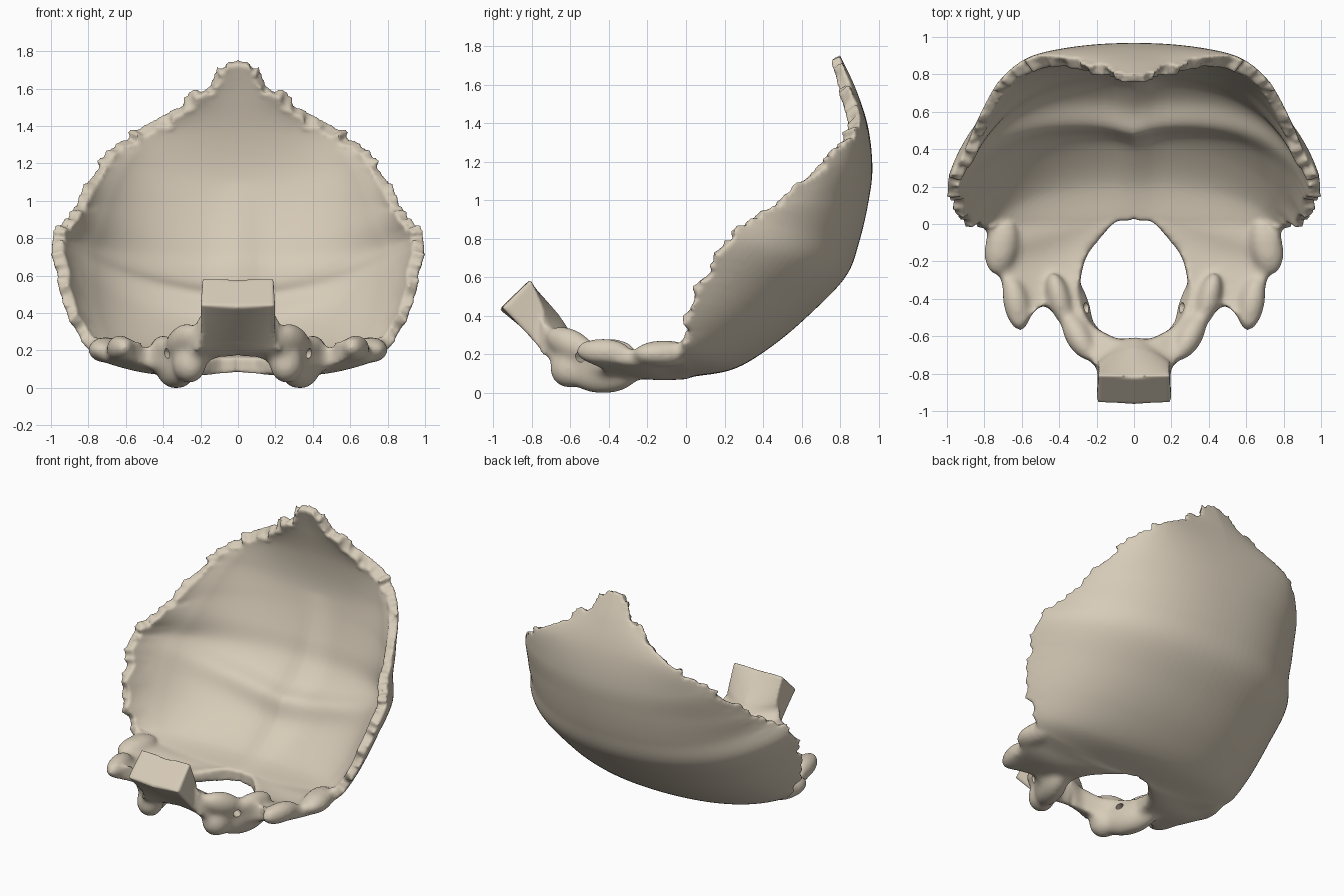
import bpy, bmesh, math, random
from mathutils import Vector, Matrix

if "Cube" in bpy.data.objects:
    bpy.data.objects.remove(bpy.data.objects["Cube"])

random.seed(4)

# Each row: inner (midline / foramen) point, outer edge point, thickness
squama = [
    (0, .80, 1.75, .06, .80, 1.75, .05), (0, .88, 1.58, .20, .85, 1.59, .07),
    (0, .945, 1.38, .52, .90, 1.38, .08), (0, .968, 1.17, .73, .75, 1.23, .08),
    (0, .95, 1.0, .86, .50, 1.0, .08), (0, .90, .78, .92, .36, .91, .09),
    (0, .83, .60, 1.0, .23, .80, .09), (0, .65, .41, .98, .11, .62, .09),
    (0, .45, .24, .93, .02, .42, .08), (0, .25, .12, .85, -.01, .26, .08),
    (0, .04, .08, .79, -.04, .19, .08)]
base = [
    (.10, .01, .07, .77, -.14, .16, .09), (.20, -.10, .07, .72, -.27, .14, .09),
    (.26, -.19, .07, .64, -.55, .18, .10), (.29, -.33, .07, .50, -.44, .12, .14),
    (.28, -.43, .09, .42, -.49, .11, .15), (.22, -.54, .11, .32, -.62, .14, .16),
    (.10, -.61, .15, .24, -.73, .18, .17), (0, -.65, .17, .20, -.79, .26, .17),
    (0, -.97, .43, .20, -.955, .44, .21)]
rows = squama + base
LAST = len(rows) - 1


def clamp(t):
    return max(0.0, min(1.0, t))


def row_at(v):
    i = min(int(v), LAST - 1)
    t = v - i
    a, b, c, d = (rows[max(0, min(LAST, k))] for k in (i - 1, i, i + 1, i + 2))
    r = [.5 * (2 * q + (s - p) * t + (2 * p - 5 * q + 4 * s - w) * t * t
               + (3 * q - p - 3 * s + w) * t ** 3) for p, q, s, w in zip(a, b, c, d)]
    r[0] = 0 if (v <= 10 or v >= 18) else max(0, r[0])
    return Vector(r[:3]), Vector(r[3:6]), r[6]


def surf(u, v):
    m, e, _ = row_at(v)
    bulge = Vector((e.x * .81, m.y, m.z + .1 * (e.z - m.z) - .015))
    flat = (m + e) / 2 - Vector((0, 0, .07 * clamp(17 - v)))
    c = flat.lerp(bulge, clamp(11 - v))
    return m * (1 - u) ** 2 + c * 2 * u * (1 - u) + e * u * u


def inward(u, v):
    uu, h = min(u, .97), .02
    vv = max(.05, min(LAST - .05, v))
    du = surf(uu + h, vv) - surf(uu, vv)
    dv = surf(uu, vv + h) - surf(uu, vv - h)
    n = -du.cross(dv).normalized()
    n = n.lerp(Vector((0, 0, 1)), clamp(v - 9.3))
    return n.lerp(Vector((0, .72, .7)), clamp((v - 17.5) / 1.5)).normalized()


def thickness(u, v):
    t = row_at(v)[2]
    t += .06 * math.exp(-((v - 7.25 + u) / .35) ** 2) * (1 - u)         # transverse ridge
    if 3.5 < v < 10:
        t += .03 * math.exp(-(u / .07) ** 2) * math.sin((v - 3.5) / 6.5 * math.pi)
    if 2.5 < v < 9.5:
        t *= 1 - .25 * clamp((u - .75) / .25)                            # thinner rim
    return t


# Bone shell: outer and inner grids over one half, mirrored
PER, NU = 15, 26
NV = LAST * PER
bm = bmesh.new()
outer, inner = [], []
tooth = [0.0, 0.0]
for j in range(NV + 1):
    v = j / PER
    amp = .03 if v < 5.5 else (.018 if v < 9 else .006)
    if v > 14:
        amp = 0
    if j % 2 == 0:
        tooth = [random.uniform(-1, 1), random.uniform(-1, 1)]
    lobes = .015 * math.sin(v * 7) if 1 < v < 9 else 0
    ro, ri = [], []
    for i in range(NU + 1):
        u = i / NU
        p = surf(u, v)
        q = p + inward(u, v) * thickness(u, v)
        fade = clamp((u - .85) / .15)
        out = (surf(1, v) - surf(.9, v)).normalized()
        if v < 3:
            out = (out + Vector((0, 0, .8))).normalized()
        p += out * fade * (amp * tooth[0] + lobes)
        q += out * fade * (amp * tooth[1] + lobes - .01)
        if i == 0 and (v <= 10 or v >= 18):
            p.x = q.x = 0
        p.x, q.x = max(0, p.x), max(0, q.x)
        ro.append(bm.verts.new(p))
        ri.append(bm.verts.new(q))
    outer.append(ro)
    inner.append(ri)
for j in range(NV):
    a, b, c, d = outer[j], outer[j + 1], inner[j], inner[j + 1]
    for i in range(NU):
        bm.faces.new((a[i], b[i], b[i + 1], a[i + 1]))
        bm.faces.new((c[i], c[i + 1], d[i + 1], d[i]))
    bm.faces.new((a[NU], b[NU], d[NU], c[NU]))
    if a[0].co.x > 1e-4 or b[0].co.x > 1e-4:
        bm.faces.new((a[0], c[0], d[0], b[0]))
for j in (0, NV):
    for i in range(NU):
        f = (outer[j][i], outer[j][i + 1], inner[j][i + 1], inner[j][i])
        bm.faces.new(f if j == 0 else f[::-1])
bmesh.ops.recalc_face_normals(bm, faces=bm.faces)


# Rounded lumps fused to the base
def lump(loc, size, turn, tilt=0):
    mat = (Matrix.Translation(loc) @ Matrix.Rotation(math.radians(turn), 4, 'Z')
           @ Matrix.Rotation(math.radians(tilt), 4, 'X') @ Matrix.Diagonal((*size, 1)))
    bmesh.ops.create_uvsphere(bm, u_segments=24, v_segments=14, radius=1, matrix=mat)


lump((.33, -.43, .10), (.09, .20, .11), -20)             # condyle
lump((.26, -.61, .12), (.09, .10, .10), -20)             # condyle front
lump((.40, -.40, .21), (.06, .15, .07), -15)             # jugular tubercle
lump((.30, -.60, .25), (.07, .15, .08), -28, -22)        # tubercle to clivus
lump((.63, -.43, .21), (.07, .15, .07), -12)             # jugular process
lump((.71, -.12, .20), (.09, .16, .07), 12)              # sigmoid margin

mesh = bpy.data.meshes.new("occipital_half")
bm.to_mesh(mesh)
bm.free()
bone = bpy.data.objects.new("occipital_bone", mesh)
bpy.context.collection.objects.link(bone)
bone.modifiers.new("mirror", 'MIRROR').merge_threshold = .0005
rm = bone.modifiers.new("fuse", 'REMESH')
rm.mode = 'VOXEL'
rm.voxel_size = .0125
rm.use_smooth_shade = True
sm = bone.modifiers.new("soften", 'SMOOTH')
sm.factor, sm.iterations = .5, 2

# Bake, then blend the base lumps together with local smoothing
fused = bpy.data.meshes.new_from_object(bone.evaluated_get(bpy.context.evaluated_depsgraph_get()))
bone.modifiers.clear()
bm = bmesh.new()
bm.from_mesh(fused)
for start in (-.02, -.06, -.10):
    soft = [w for w in bm.verts if start > w.co.y > -.74 and w.co.z < .4]
    for _ in range(7):
        bmesh.ops.smooth_vert(bm, verts=soft, factor=.5, use_axis_x=True, use_axis_y=True, use_axis_z=True)
floor = min(w.co.z for w in bm.verts)
bmesh.ops.translate(bm, verts=bm.verts, vec=(0, 0, -floor))
bm.to_mesh(fused)
bm.free()
bone.data = fused
mat = bpy.data.materials.new("bone")
mat.diffuse_color = (.68, .60, .48, 1)
mat.use_nodes = True
mat.node_tree.nodes["Principled BSDF"].inputs["Base Color"].default_value = mat.diffuse_color
fused.materials.clear()
fused.materials.append(mat)

# Canals bored through above each condyle
for s in (-1, 1):
    p, q = Vector((s * .22, -.42, .17)), Vector((s * .44, -.60, .19))
    bpy.ops.mesh.primitive_cylinder_add(vertices=20, radius=.026, depth=.42, location=(p + q) / 2)
    cut = bpy.context.object
    cut.name = "canal_cutter_" + ("right" if s > 0 else "left")
    cut.rotation_euler = (q - p).to_track_quat('Z', 'Y').to_euler()
    cut.hide_render = True
    cut.display_type = 'WIRE'
    cut.hide_set(True)
    b = bone.modifiers.new("canal", 'BOOLEAN')
    b.operation, b.object = 'DIFFERENCE', cut
